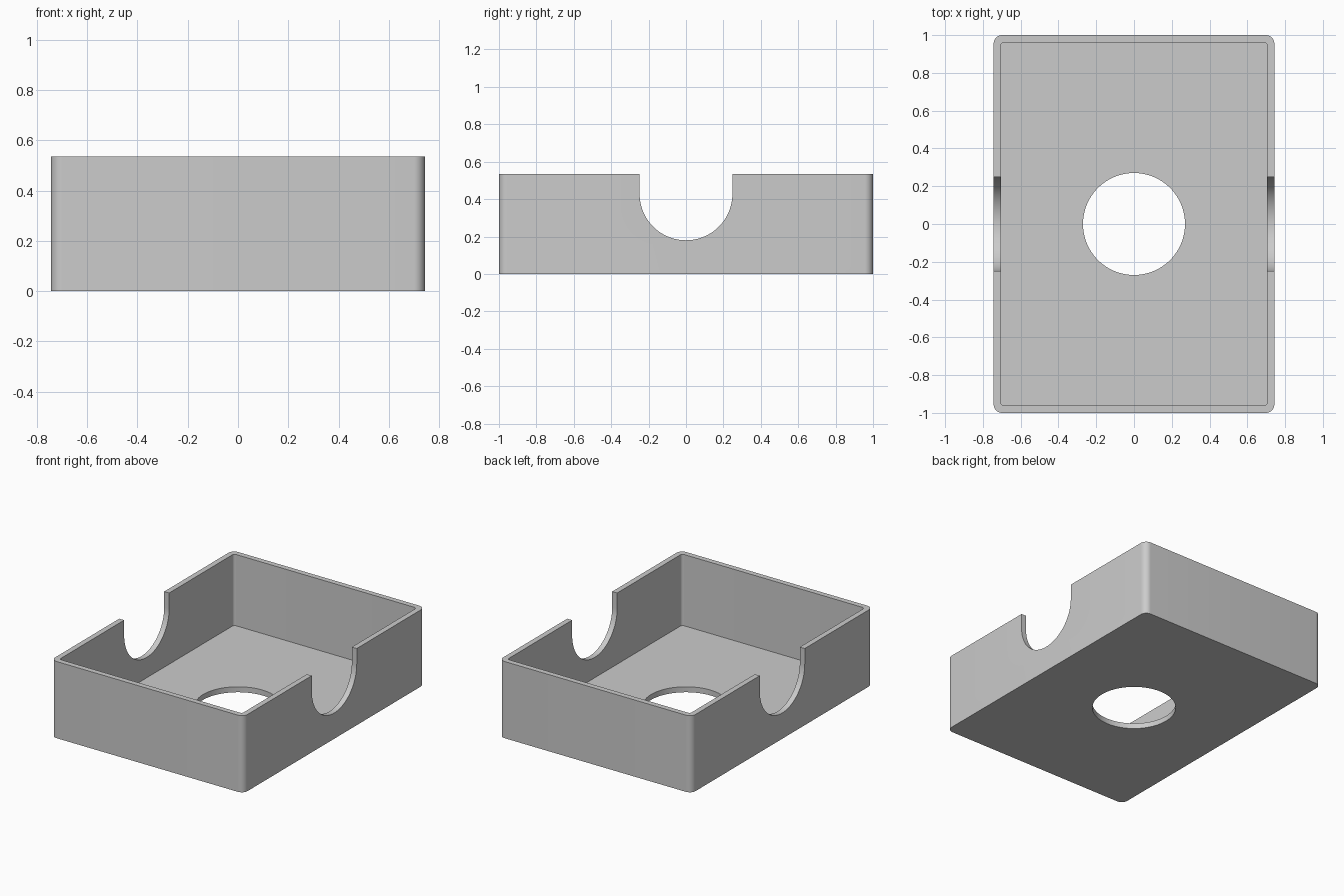
import bpy
import bmesh
import math
from mathutils import Matrix, Vector

WIDTH, LENGTH, HEIGHT = 1.486, 2.0, 0.535
WALL = 0.038
HOLE_R = 0.27
NOTCH_R, NOTCH_Z = 0.248, 0.428

cube = bpy.data.objects.get("Cube")
if cube:
    bpy.data.objects.remove(cube, do_unlink=True)

grey = bpy.data.materials.new("light grey")
grey.use_nodes = True
colour = (0.6, 0.6, 0.6, 1)
grey.diffuse_color = colour
grey.node_tree.nodes["Principled BSDF"].inputs["Base Color"].default_value = colour


def add_object(name, bm):
    mesh = bpy.data.meshes.new(name)
    bmesh.ops.recalc_face_normals(bm, faces=bm.faces)
    bm.to_mesh(mesh)
    bm.free()
    mesh.materials.append(grey)
    obj = bpy.data.objects.new(name, mesh)
    bpy.context.collection.objects.link(obj)
    return obj


def rounded_box(name, width, length, bottom, top, radius):
    """Box with rounded vertical corners."""
    bm = bmesh.new()
    size = Matrix.Diagonal((width, length, top - bottom, 1))
    place = Matrix.Translation((0, 0, (bottom + top) / 2))
    bmesh.ops.create_cube(bm, size=1, matrix=place @ size)
    upright = [e for e in bm.edges
               if abs(e.verts[0].co.z - e.verts[1].co.z) > 0.01]
    bmesh.ops.bevel(bm, geom=upright, offset=radius, segments=10,
                    profile=0.5, affect='EDGES')
    return add_object(name, bm)


def prism(name, points, depth):
    """Extrude a closed outline along depth."""
    bm = bmesh.new()
    face = bm.faces.new([bm.verts.new(p) for p in points])
    new = bmesh.ops.extrude_face_region(bm, geom=[face])["geom"]
    verts = [v for v in new if isinstance(v, bmesh.types.BMVert)]
    bmesh.ops.translate(bm, verts=verts, vec=depth)
    return add_object(name, bm)


# Tray body and the cutters that hollow it out
tray = rounded_box("tray", WIDTH, LENGTH, 0, HEIGHT, 0.045)
cavity = rounded_box("cavity_cutter", WIDTH - 2 * WALL, LENGTH - 2 * WALL,
                     WALL, 1, 0.018)

# Round hole through the floor
circle = [(HOLE_R * math.cos(math.tau * i / 96),
           HOLE_R * math.sin(math.tau * i / 96), -0.1) for i in range(96)]
hole = prism("hole_cutter", circle, Vector((0, 0, 0.3)))

# U-shaped notch across both side walls
arc = [math.pi * (1 + i / 48) for i in range(49)]
outline = [(-1, NOTCH_R * math.cos(a), NOTCH_Z + NOTCH_R * math.sin(a)) for a in arc]
outline += [(-1, NOTCH_R, 1), (-1, -NOTCH_R, 1)]
notch = prism("notch_cutter", outline, Vector((2, 0, 0)))

bpy.context.view_layer.objects.active = tray
for cutter in (cavity, hole, notch):
    mod = tray.modifiers.new(cutter.name, 'BOOLEAN')
    mod.operation = 'DIFFERENCE'
    mod.solver = 'EXACT'
    mod.object = cutter
    bpy.ops.object.modifier_apply(modifier=mod.name)
    bpy.data.objects.remove(cutter, do_unlink=True)

bpy.ops.object.select_all(action='DESELECT')
tray.select_set(True)
bpy.ops.object.shade_smooth_by_angle(angle=math.radians(30))
